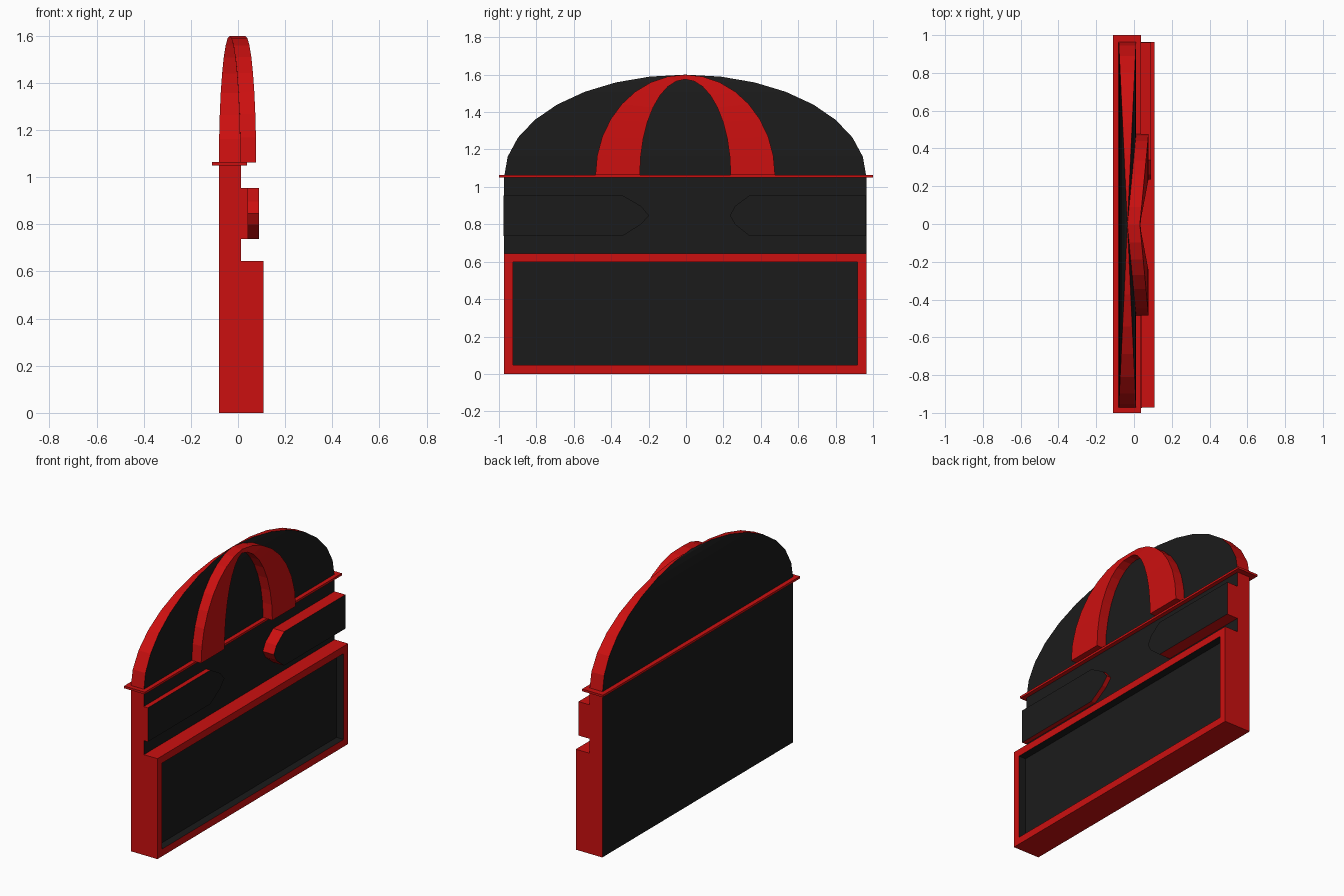
import bpy, bmesh
from math import sin, cos, pi
from mathutils import Vector

if "Cube" in bpy.data.objects:
    bpy.data.objects.remove(bpy.data.objects["Cube"])

CY = -0.004           # centre line of the body along y
STEPS = 8             # segments per quarter arch


def material(name, rgb):
    m = bpy.data.materials.new(name)
    m.diffuse_color = (*rgb, 1)
    m.use_nodes = True
    m.node_tree.nodes["Principled BSDF"].inputs["Base Color"].default_value = m.diffuse_color
    return m


RED = material("red", (0.6, 0.005, 0.005))
BLACK = material("black", (0.011, 0.011, 0.011))


def finish(bm, name):
    bmesh.ops.recalc_face_normals(bm, faces=bm.faces)
    me = bpy.data.meshes.new(name)
    bm.to_mesh(me)
    bm.free()
    me.materials.append(RED)
    me.materials.append(BLACK)
    ob = bpy.data.objects.new(name, me)
    bpy.context.collection.objects.link(ob)
    return ob


def prism(outline, x0, x1, cap=1):
    """Extrude a (y, z) outline from x0 to x1; caps get material index cap."""
    bm = bmesh.new()
    a = [bm.verts.new((x0, y, z)) for y, z in outline]
    b = [bm.verts.new((x1, y, z)) for y, z in outline]
    n = len(a)
    back, front = bm.faces.new(a), bm.faces.new(b)
    back.material_index = front.material_index = cap
    for i in range(n):
        j = (i + 1) % n
        bm.faces.new((a[i], a[j], b[j], b[i]))
    bmesh.ops.recalc_face_normals(bm, faces=bm.faces)
    return bm, front


def rect(y0, y1, z0, z1):
    return [(y0, z0), (y1, z0), (y1, z1), (y0, z1)]


# upright slab
bm, _ = prism(rect(-0.972, 0.964, 0, 1.052), -0.08, 0.012)
finish(bm, "main_slab")

# lower box with recessed black front
bm, front = prism(rect(-0.972, 0.964, 0, 0.645), 0.012, 0.108, 0)
bmesh.ops.inset_region(bm, faces=[front], thickness=0.066)
front = bmesh.ops.extrude_discrete_faces(bm, faces=[front])["faces"][0]
bmesh.ops.translate(bm, verts=front.verts, vec=Vector((-0.05, 0, 0)))
for e in front.edges:
    for f in e.link_faces:
        f.material_index = 1
finish(bm, "lower_box")

# thin ledge under the dome
bm, _ = prism(rect(-1, 1, 1.05, 1.064), -0.11, 0.038, 0)
finish(bm, "ledge")

# pointed side panels (tip outline, outer end, front depth)
for name, end, shoulder, mid, tip, depth in (
        ("left_panel", -0.975, -0.34, -0.24, -0.198, 0.042),
        ("right_panel", 0.962, 0.34, 0.262, 0.235, 0.09)):
    outline = [(end, 0.737), (shoulder, 0.737), (mid, 0.80), (tip, 0.847),
               (mid, 0.897), (shoulder, 0.955), (end, 0.955)]
    bm, _ = prism(outline, 0.012, depth)
    finish(bm, name)

# four-sided dome: black front and back, red rim sides
bm = bmesh.new()
rings = []
for i in range(STEPS):
    t = i / STEPS * pi / 2
    rings.append([bm.verts.new((-0.035 + sx * 0.046 * cos(t),
                                CY + sy * 0.968 * cos(t),
                                1.055 + 0.545 * sin(t)))
                  for sx, sy in ((1, -1), (1, 1), (-1, 1), (-1, -1))])
top = bm.verts.new((-0.035, CY, 1.6))
bm.faces.new(rings[0])
for i in range(STEPS):
    for k in range(4):
        a, b = rings[i][k], rings[i][(k + 1) % 4]
        if i < STEPS - 1:
            f = bm.faces.new((a, b, rings[i + 1][(k + 1) % 4], rings[i + 1][k]))
        else:
            f = bm.faces.new((a, b, top))
        f.material_index = 1 - k % 2
finish(bm, "dome")

# arched band hugging the dome front
bm = bmesh.new()
sections = []
for i in range(2 * STEPS + 1):
    t = i / (2 * STEPS) * pi
    x = -0.035 + 0.046 * sin(pi / 2 + t) * (1 if i <= STEPS else -1)
    section = []
    for r, h, dx in ((0.48, 0.537, 0), (0.48, 0.537, 0.066),
                     (0.243, 0.512, 0.066), (0.243, 0.512, 0)):
        section.append(bm.verts.new((x + dx, CY + r * cos(t), 1.063 + h * sin(t))))
    sections.append(section)
for s, n in zip(sections, sections[1:]):
    for k in range(4):
        j = (k + 1) % 4
        bm.faces.new((s[k], s[j], n[j], n[k]))
bm.faces.new(sections[0])
bm.faces.new(sections[-1])
finish(bm, "arched_band")
